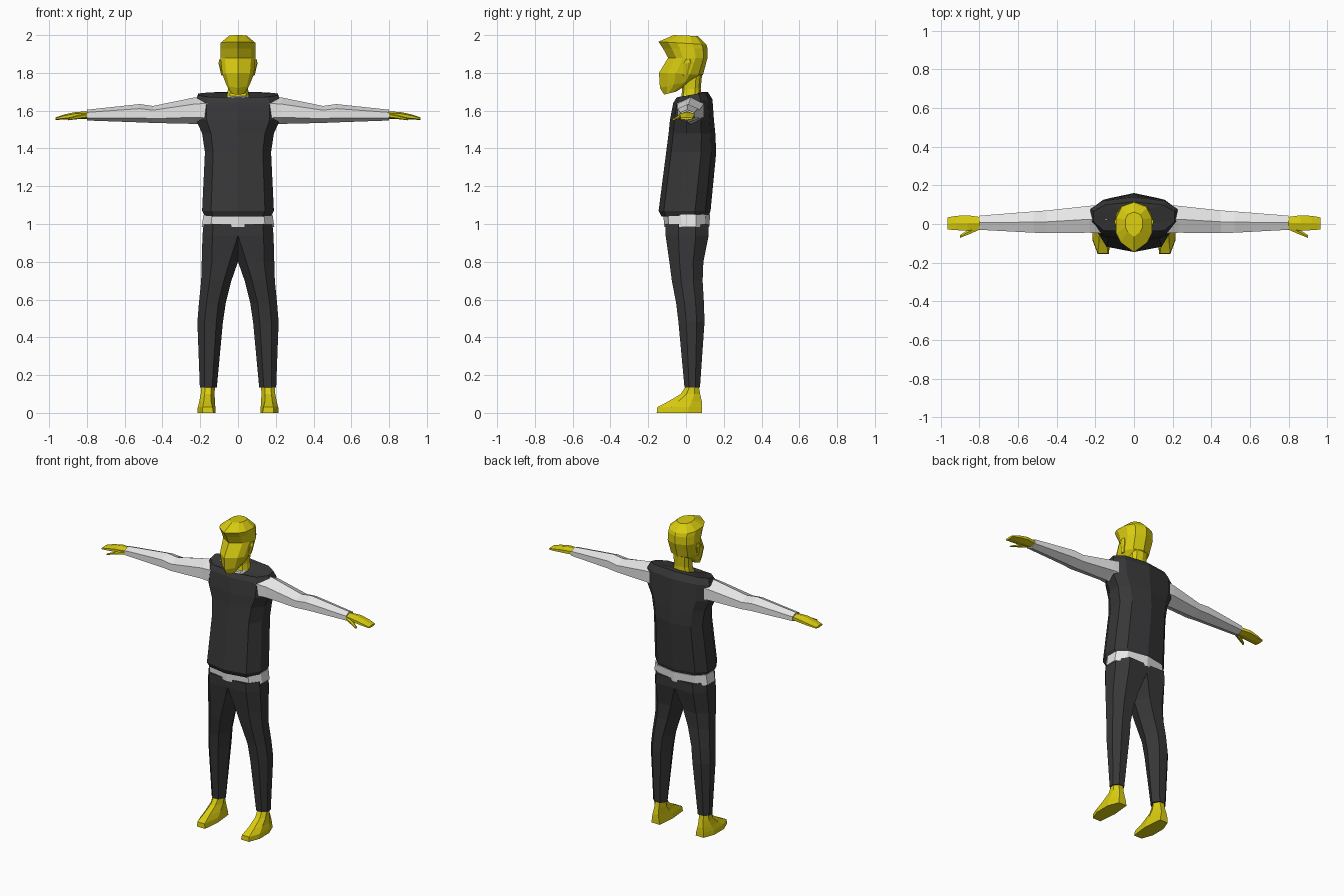
import bpy
import bmesh
from math import cos, sin, tau

default_cube = bpy.data.objects.get("Cube")
if default_cube:
    bpy.data.objects.remove(default_cube, do_unlink=True)


def make_material(name, red, green, blue):
    material = bpy.data.materials.new(name)
    material.use_nodes = True
    colour = (red, green, blue, 1)
    material.diffuse_color = colour
    shader = material.node_tree.nodes["Principled BSDF"]
    shader.inputs["Base Color"].default_value = colour
    shader.inputs["Roughness"].default_value = 0.8
    return material


skin = make_material("yellow skin", 0.7, 0.61, 0.005)
cloth = make_material("charcoal cloth", 0.038, 0.038, 0.04)
linen = make_material("white linen", 0.8, 0.8, 0.8)


def loft(name, rings, material, mirrored=False):
    """Skin a row of rings that all have the same number of points."""
    bm = bmesh.new()
    rows = [[bm.verts.new(point) for point in ring] for ring in rings]
    count = len(rows[0])
    for low, high in zip(rows, rows[1:]):
        for i in range(count):
            j = (i + 1) % count
            bm.faces.new((low[i], low[j], high[j], high[i]))
    bm.faces.new(rows[0])
    bm.faces.new(rows[-1])
    bmesh.ops.recalc_face_normals(bm, faces=bm.faces)
    mesh = bpy.data.meshes.new(name)
    bm.to_mesh(mesh)
    bm.free()
    mesh.materials.append(material)
    part = bpy.data.objects.new(name, mesh)
    bpy.context.collection.objects.link(part)
    if mirrored:
        part.modifiers.new("Mirror", "MIRROR").use_axis[0] = True
    return part


def body_ring(z_front, z_back, width, front, back, nose=0.1):
    """Ten-sided section with a centre crease, tilted from front to back."""
    outline = [(0, 0), (0.75, nose), (1, 0.38), (1, 0.7), (0.72, 0.9), (0, 1)]
    outline += [(-x, y) for x, y in outline[-2:0:-1]]
    return [(x * width, front + y * (back - front),
             z_front + y * (z_back - z_front)) for x, y in outline]


def limb_ring(z, inner, outer, front, back, bevel):
    """Eight-sided upright section; bevel is the inner crease offset."""
    width, depth = outer - inner, back - front
    middle = front + depth * 0.5
    return [(inner, middle, z),
            (inner + bevel, front, z),
            (outer - width * 0.28, front, z),
            (outer, front + depth * 0.3, z),
            (outer, back - depth * 0.3, z),
            (outer - width * 0.28, back, z),
            (inner + bevel, back, z)]


def arm_ring(x, front, back, low, high, sides=6):
    """Upright section across the arm, pointed at top and bottom."""
    y, z = (front + back) / 2, (low + high) / 2
    ring = []
    for i in range(sides):
        angle = tau * i / sides
        ring.append((x, y + sin(angle) * (back - front) / 2 / sin(tau / 6),
                     z + cos(angle) * (high - low) / 2))
    return ring


# Sleeveless vest with square shoulders and a dipped neckline
loft("vest", [body_ring(*row) for row in (
    (1.04, 1.04, 0.175, -0.13, 0.12),
    (1.07, 1.07, 0.19, -0.145, 0.13),
    (1.38, 1.38, 0.175, -0.105, 0.16),
    (1.48, 1.48, 0.19, -0.092, 0.155),
    (1.55, 1.55, 0.222, -0.085, 0.148),
    (1.64, 1.66, 0.224, -0.068, 0.14),
    (1.67, 1.70, 0.21, -0.05, 0.115),
    (1.65, 1.70, 0.075, -0.045, 0.085),
)], cloth)

# Undershirt: hem below the vest, collar at the neck, sleeves
loft("shirt_hem", [body_ring(*row) for row in (
    (0.985, 0.985, 0.192, -0.115, 0.123),
    (1.05, 1.05, 0.183, -0.12, 0.128),
)], linen)
loft("shirt_collar", [body_ring(*row) for row in (
    (1.62, 1.66, 0.06, -0.045, 0.07),
    (1.672, 1.70, 0.05, -0.04, 0.07),
)], linen)
loft("sleeve", [arm_ring(*row) for row in (
    (0.14, -0.05, 0.1, 1.52, 1.68),
    (0.23, -0.045, 0.094, 1.53, 1.67),
    (0.45, -0.047, 0.07, 1.535, 1.625),
    (0.52, -0.045, 0.065, 1.538, 1.635),
    (0.8, -0.03, 0.043, 1.548, 1.605),
)], linen, mirrored=True)

# Hands
loft("hand", [arm_ring(*row) for row in (
    (0.78, -0.024, 0.034, 1.557, 1.597),
    (0.86, -0.034, 0.045, 1.557, 1.593),
    (0.92, -0.032, 0.042, 1.553, 1.58),
    (0.965, -0.028, 0.034, 1.551, 1.565),
)], skin, mirrored=True)
loft("thumb", [arm_ring(*row) for row in (
    (0.8, -0.03, 0.0, 1.56, 1.585),
    (0.85, -0.052, -0.025, 1.555, 1.575),
    (0.9, -0.072, -0.058, 1.549, 1.559),
)], skin, mirrored=True)

# Trousers: each leg meets its mirror image above the crotch
loft("trouser_leg", [limb_ring(*row) for row in (
    (0.135, 0.112, 0.202, -0.008, 0.074, 0.025),
    (0.48, 0.08, 0.215, -0.04, 0.098, 0.035),
    (0.58, 0.065, 0.207, -0.052, 0.095, 0.04),
    (0.7, 0.035, 0.195, -0.075, 0.088, 0.04),
    (0.8, 0.0, 0.192, -0.088, 0.092, 0.045),
    (0.94, 0.0, 0.188, -0.108, 0.12, 0.0),
    (1.0, 0.0, 0.182, -0.11, 0.12, 0.0),
)], cloth, mirrored=True)

# Bare feet
loft("foot", [limb_ring(*row) for row in (
    (0.0, 0.118, 0.215, -0.155, 0.086, 0.012),
    (0.03, 0.12, 0.213, -0.152, 0.086, 0.015),
    (0.06, 0.122, 0.205, -0.095, 0.084, 0.02),
    (0.1, 0.124, 0.197, -0.028, 0.075, 0.02),
    (0.14, 0.122, 0.194, -0.002, 0.068, 0.02),
)], skin, mirrored=True)

# Neck and head, with a narrow face and swept forelock
loft("neck", [body_ring(*row) for row in (
    (1.64, 1.68, 0.062, -0.03, 0.08),
    (1.71, 1.72, 0.052, -0.02, 0.078),
    (1.79, 1.79, 0.055, -0.02, 0.085),
)], skin)
loft("head", [body_ring(*row, nose=0.2) for row in (
    (1.685, 1.70, 0.036, -0.115, -0.055),
    (1.72, 1.765, 0.062, -0.138, 0.055),
    (1.80, 1.79, 0.084, -0.143, 0.09),
    (1.88, 1.88, 0.093, -0.095, 0.114),
    (1.93, 1.93, 0.092, -0.122, 0.114),
    (1.965, 1.95, 0.092, -0.146, 0.108),
    (2.0, 1.995, 0.045, -0.065, 0.062),
)], skin)
loft("ear", [limb_ring(*row) for row in (
    (1.785, 0.07, 0.088, -0.015, 0.008, 0.003),
    (1.85, 0.08, 0.103, -0.012, 0.026, 0.003),
    (1.87, 0.08, 0.1, 0.0, 0.024, 0.003),
)], skin, mirrored=True)
